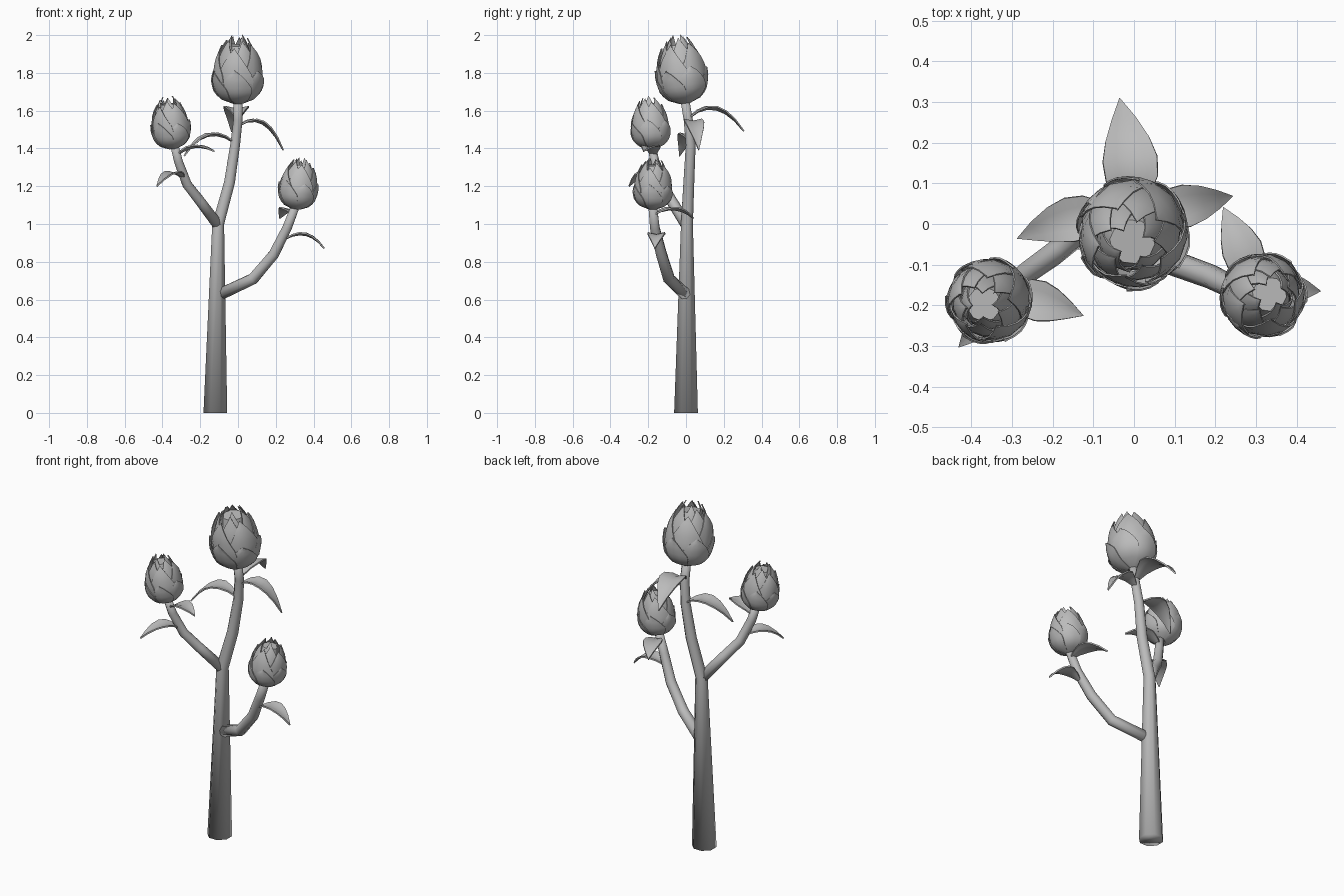
import bpy
import bmesh
from math import radians, sin, cos, pi
from mathutils import Vector

cube = bpy.data.objects.get("Cube")
if cube:
    bpy.data.objects.remove(cube, do_unlink=True)

grey = bpy.data.materials.new("plain_grey")
grey.use_nodes = True
GREY = (0.5, 0.5, 0.5, 1)
grey.diffuse_color = GREY
grey.node_tree.nodes["Principled BSDF"].inputs["Base Color"].default_value = GREY


def finish(name, bm, angle=None, thickness=0):
    """Turn a bmesh into a smooth-shaded object."""
    bmesh.ops.remove_doubles(bm, verts=bm.verts, dist=0.0004)
    bmesh.ops.recalc_face_normals(bm, faces=bm.faces)
    mesh = bpy.data.meshes.new(name)
    bm.to_mesh(mesh)
    bm.free()
    mesh.materials.append(grey)
    obj = bpy.data.objects.new(name, mesh)
    bpy.context.collection.objects.link(obj)
    bpy.ops.object.select_all(action="DESELECT")
    obj.select_set(True)
    bpy.context.view_layer.objects.active = obj
    if thickness:
        mod = obj.modifiers.new("thickness", "SOLIDIFY")
        mod.thickness = thickness
        mod.offset = 0
        bpy.ops.object.modifier_apply(modifier=mod.name)
    if angle:
        bpy.ops.object.shade_smooth_by_angle(angle=radians(angle))
    else:
        bpy.ops.object.shade_smooth()
    return obj


def grid_faces(bm, rows, closed=False):
    for a, b in zip(rows, rows[1:]):
        n = len(a)
        for i in range(n if closed else n - 1):
            j = (i + 1) % n
            bm.faces.new((a[i], a[j], b[j], b[i]))


def tube(name, path, sides=8):
    """Tapered stem through (x, y, z, radius) points."""
    bm = bmesh.new()
    pts = [Vector(p[:3]) for p in path]
    rings = []
    for k, p in enumerate(pts):
        t = (pts[min(k + 1, len(pts) - 1)] - pts[max(k - 1, 0)]).normalized()
        if k == 0 and p.z == 0:
            t = Vector((0, 0, 1))
        side = Vector((0, 1, 0)).cross(t).normalized()
        up = t.cross(side)
        rings.append([bm.verts.new(p + path[k][3] * (side * cos(a) + up * sin(a)))
                      for a in (2 * pi * (i + 0.5) / sides for i in range(sides))])
    grid_faces(bm, rings, closed=True)
    bm.faces.new(rings[0])
    bm.faces.new(rings[-1])
    finish(name, bm)


def leaf(name, start, mid, tip, width):
    """Arched pointed leaf with a slightly sunken midrib."""
    bm = bmesh.new()
    a, m, c = Vector(start), Vector(mid), Vector(tip)
    control = 2 * m - (a + c) / 2
    across = (c - a).cross(Vector((0, 0, 1))).normalized()
    shape = (0.18, 0.6, 0.95, 1.0, 0.8, 0.45, 0.02)
    rows = []
    for k, w in enumerate(shape):
        s = k / (len(shape) - 1)
        p = a * (1 - s) ** 2 + control * 2 * s * (1 - s) + c * s * s
        half = width / 2 * w
        rows.append([bm.verts.new(p + across * u * half + Vector((0, 0, 0.22 * half * abs(u))))
                     for u in (-1, -0.5, 0, 0.5, 1)])
    grid_faces(bm, rows)
    finish(name, bm, 50, 0.008)


# Bud outline as (height, radius) fractions
OUTLINE = ((0, 0.2), (0.03, 0.5), (0.1, 0.74), (0.2, 0.92), (0.35, 1.0), (0.5, 0.98),
           (0.65, 0.89), (0.8, 0.72), (0.92, 0.53), (1.0, 0.36))


def outline(t):
    for (h0, r0), (h1, r1) in zip(OUTLINE, OUTLINE[1:]):
        if t <= h1:
            return r0 + (r1 - r0) * (t - h0) / (h1 - h0)
    return OUTLINE[-1][1]


# Petal layers: bottom, top, size, count, half angle in degrees, turn
LAYERS = ((0.0, 0.52, 1.0, 6, 42, 0),
          (0.06, 0.86, 0.95, 5, 48, 20),
          (0.2, 0.95, 0.85, 5, 46, 55),
          (0.3, 1.0, 0.66, 4, 52, 10))


def bud(name, base, top, radius, turn):
    """Closed bud of overlapping spiral petals around a core."""
    bm = bmesh.new()
    base, top = Vector(base), Vector(top)
    axis = top - base
    spin = axis.to_track_quat("Z", "Y")

    def place(angle, t, r):
        return bm.verts.new(base + spin @ Vector((r * cos(angle), r * sin(angle), t * axis.length)))

    for low, high, size, count, half, offset in LAYERS:
        for n in range(count):
            centre = 2 * pi * n / count + radians(offset + turn)
            reach = high - 0.03 * (n % 2)
            rows = []
            for k in range(9):
                s = k / 8
                t = low + (reach - low) * s
                w = radians(half) * min(1, (1 - s) / 0.55) ** 0.75
                r = radius * size * outline(t)
                rows.append([place(centre + u * w, t, r * (1 + 0.035 * u))
                             for u in (-1, -0.5, 0, 0.5, 1)])
            grid_faces(bm, rows)
    # Core that fills the middle
    core = [[place(2 * pi * i / 10, t, radius * 0.62 * outline(t)) for i in range(10)]
            for t in (0, 0.1, 0.35, 0.65, 0.85)]
    grid_faces(bm, core, closed=True)
    bm.faces.new(core[0])
    bm.faces.new(core[-1])
    finish(name, bm, 45, 0.004)


# Stems
tube("main_stem", ((-0.12, 0, 0, 0.068), (-0.105, 0.005, 1.0, 0.034), (-0.045, 0.015, 1.22, 0.031),
                   (-0.015, 0.025, 1.42, 0.028), (0, 0.012, 1.55, 0.026), (0, -0.008, 1.67, 0.025)))
tube("left_branch", ((-0.09, -0.005, 0.63, 0.034), (0.08, -0.09, 0.71, 0.032), (0.19, -0.13, 0.84, 0.03),
                     (0.26, -0.165, 0.98, 0.027), (0.31, -0.178, 1.11, 0.024)))
tube("right_branch", ((-0.11, 0, 1.0, 0.031), (-0.2, -0.075, 1.12, 0.029), (-0.27, -0.125, 1.21, 0.027),
                      (-0.315, -0.165, 1.33, 0.025), (-0.34, -0.185, 1.43, 0.023)))

# Buds
bud("main_bud", (0, -0.005, 1.64), (-0.005, -0.05, 2.0), 0.137, 30)
bud("left_bud", (0.305, -0.178, 1.08), (0.338, -0.172, 1.35), 0.104, 10)
bud("right_bud", (-0.345, -0.182, 1.40), (-0.373, -0.2, 1.675), 0.104, 50)

# Leaves
leaf("main_leaf_left", (0.005, 0.02, 1.52), (0.13, 0.045, 1.53), (0.24, 0.068, 1.39), 0.105)
leaf("main_leaf_right", (-0.02, 0.025, 1.43), (-0.16, 0.01, 1.465), (-0.285, -0.035, 1.36), 0.11)
leaf("main_leaf_back", (0, 0.015, 1.56), (-0.01, 0.16, 1.605), (-0.035, 0.307, 1.49), 0.135)
leaf("left_branch_leaf_outer", (0.25, -0.155, 0.92), (0.36, -0.157, 0.94), (0.457, -0.165, 0.87), 0.095)
leaf("left_branch_leaf_back", (0.3, -0.17, 1.05), (0.265, -0.06, 1.075), (0.22, 0.04, 1.03), 0.1)
leaf("right_branch_leaf_inner", (-0.325, -0.17, 1.36), (-0.23, -0.19, 1.405), (-0.125, -0.225, 1.385), 0.1)
leaf("right_branch_leaf_outer", (-0.285, -0.14, 1.24), (-0.355, -0.22, 1.265), (-0.43, -0.302, 1.20), 0.095)
